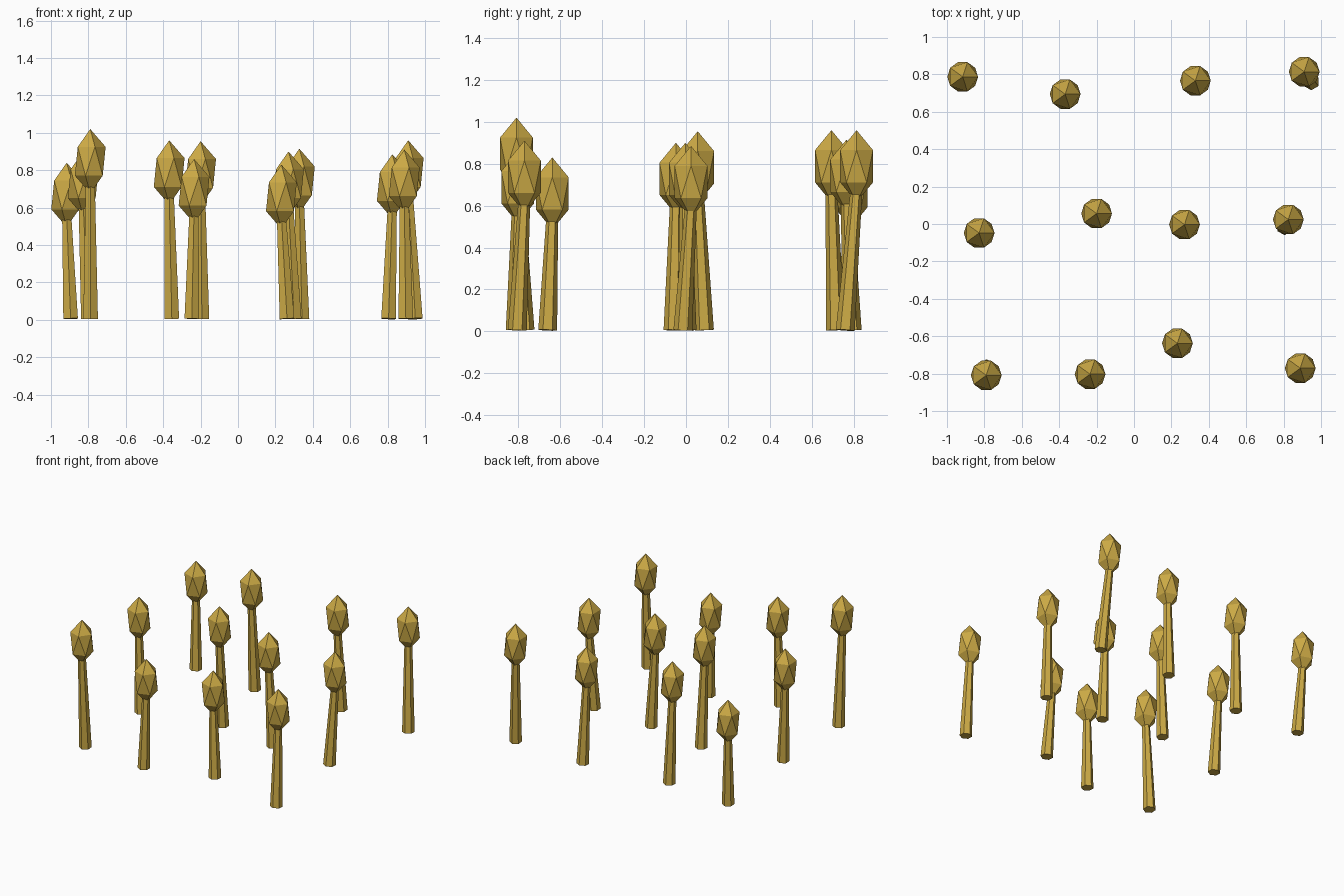
import bpy
from math import radians
from mathutils import Vector, Matrix

cube = bpy.data.objects.get("Cube")
if cube:
    bpy.data.objects.remove(cube, do_unlink=True)

HEAD_RADIUS, HEAD_HALF = 0.092, 0.172
FOOT_RADIUS, NECK_RADIUS = 0.045, 0.028


def flat_material(name, color):
    mat = bpy.data.materials.new(name)
    mat.use_nodes = True
    mat.diffuse_color = color
    mat.node_tree.nodes["Principled BSDF"].inputs["Base Color"].default_value = color
    return mat


gold = flat_material("straw gold", (0.60, 0.40, 0.06, 1))


def finish(name):
    obj = bpy.context.object
    obj.name = name
    obj.data.materials.append(gold)
    return obj


def reed(index, foot, tip):
    foot, tip = Vector((*foot, 0.006)), Vector(tip)
    centre = tip - Vector((0, 0, HEAD_HALF))
    # Leaning six-sided stem that tapers up into the head
    neck = centre - Vector((0, 0, HEAD_HALF * 0.6))
    axis = neck - foot
    bpy.ops.mesh.primitive_cone_add(vertices=6, radius1=FOOT_RADIUS,
                                    radius2=NECK_RADIUS, depth=axis.length)
    stem = finish(f"stem_{index}")
    turn = Vector((0, 0, 1)).rotation_difference(axis).to_matrix().to_4x4()
    stem.matrix_world = Matrix.Translation((foot + neck) / 2) @ turn
    # Upright faceted seed head
    bpy.ops.mesh.primitive_ico_sphere_add(subdivisions=1, radius=1, location=centre)
    head = finish(f"seed_head_{index}")
    head.scale = (HEAD_RADIUS, HEAD_RADIUS, HEAD_HALF)


# Foot position (x, y) and head tip (x, y, z) of each reed
REEDS = [
    ((-0.895, 0.755), (-0.916, 0.787, 0.84)),
    ((-0.354, 0.713), (-0.368, 0.694, 0.96)),
    ((0.342, 0.793), (0.328, 0.766, 0.915)),
    ((0.948, 0.760), (0.910, 0.814, 0.96)),
    ((-0.80, -0.062), (-0.828, -0.048, 0.90)),
    ((-0.193, 0.088), (-0.200, 0.056, 0.955)),
    ((0.30, 0.005), (0.270, -0.003, 0.90)),
    ((0.805, -0.015), (0.825, 0.024, 0.885)),
    ((-0.788, -0.768), (-0.790, -0.809, 1.02)),
    ((-0.247, -0.815), (-0.235, -0.803, 0.86)),
    ((0.262, -0.660), (0.232, -0.638, 0.83)),
    ((0.897, -0.805), (0.889, -0.771, 0.91)),
]
for i, (foot, tip) in enumerate(REEDS, 1):
    reed(i, foot, tip)
